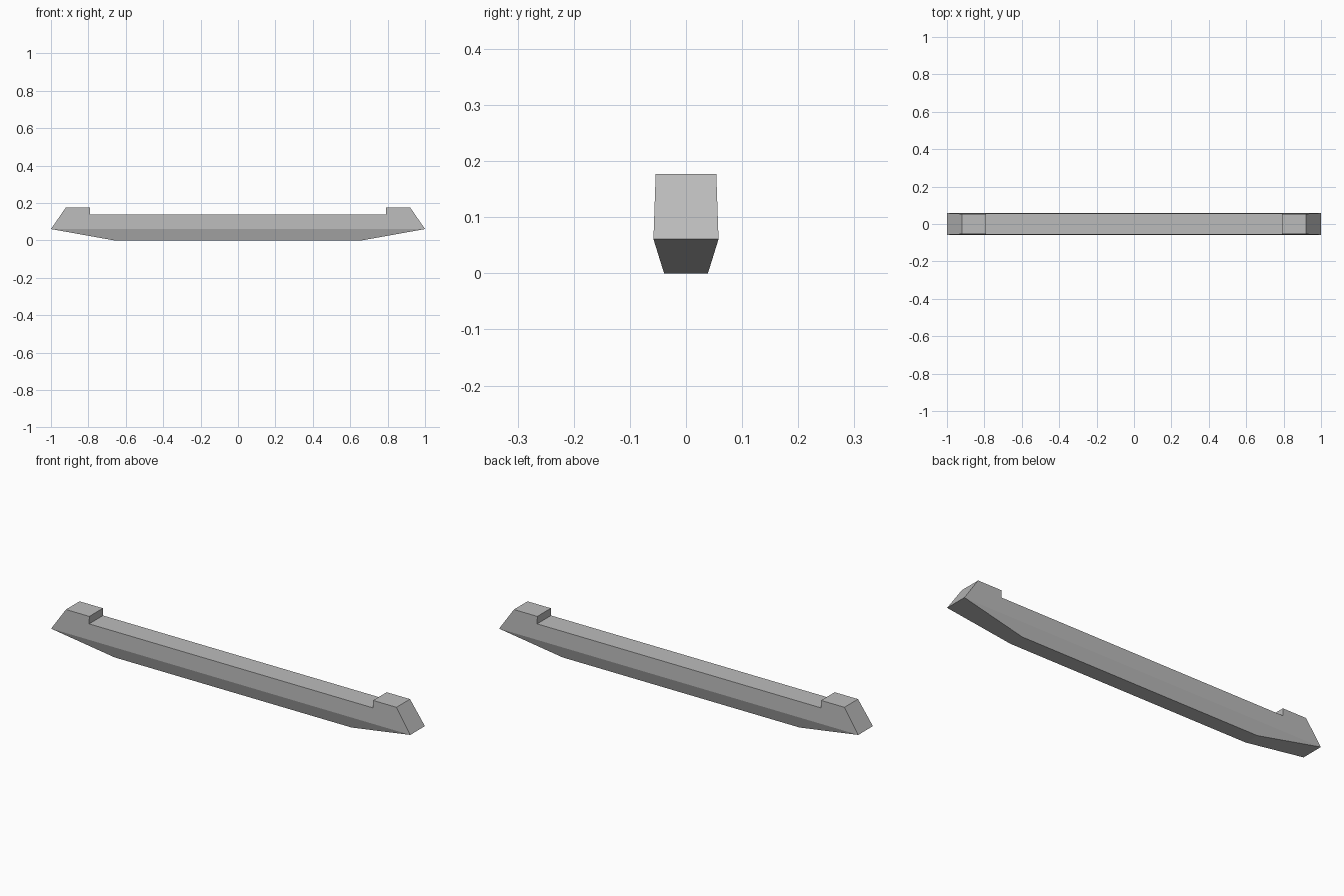
import bpy
import bmesh

cube = bpy.data.objects.get("Cube")
if cube:
    bpy.data.objects.remove(cube, do_unlink=True)

# Plain grey for the whole beam
grey = bpy.data.materials.new("plain grey")
grey.use_nodes = True
colour = (0.5, 0.5, 0.5, 1)
grey.diffuse_color = colour
grey.node_tree.nodes["Principled BSDF"].inputs["Base Color"].default_value = colour

# Right half of the outline: x, z, half width
KEEL = (0.66, 0.0, 0.039)
CHINE = (1.0, 0.061, 0.058)
POST = [(0.92, 0.177, 0.054), (0.79, 0.177, 0.054), (0.79, 0.14, 0.0553)]


def mirrored(points):
    """Continue a right-half outline back along the left half."""
    return points + [(-x, z, w) for x, z, w in reversed(points)]


upper = mirrored([CHINE] + POST)
lower = mirrored([KEEL, CHINE])
lower = [lower[0], lower[1], lower[2], lower[3]]
outline = mirrored([KEEL, CHINE] + POST)

bm = bmesh.new()
verts = {}


def vert(point, side):
    key = (point, side)
    if key not in verts:
        x, z, w = point
        verts[key] = bm.verts.new((x, side * w, z))
    return verts[key]


# Side panels above and below the chine
for side in (-1, 1):
    for panel in (upper, lower):
        bm.faces.new([vert(p, side) for p in panel])

# Top, raised ends, sloping ends and underside
for a, b in zip(outline, outline[1:] + outline[:1]):
    bm.faces.new([vert(a, -1), vert(b, -1), vert(b, 1), vert(a, 1)])

bmesh.ops.recalc_face_normals(bm, faces=bm.faces[:])
mesh = bpy.data.meshes.new("notched_beam")
bm.to_mesh(mesh)
bm.free()
mesh.materials.append(grey)
beam = bpy.data.objects.new("notched_beam", mesh)
bpy.context.collection.objects.link(beam)
